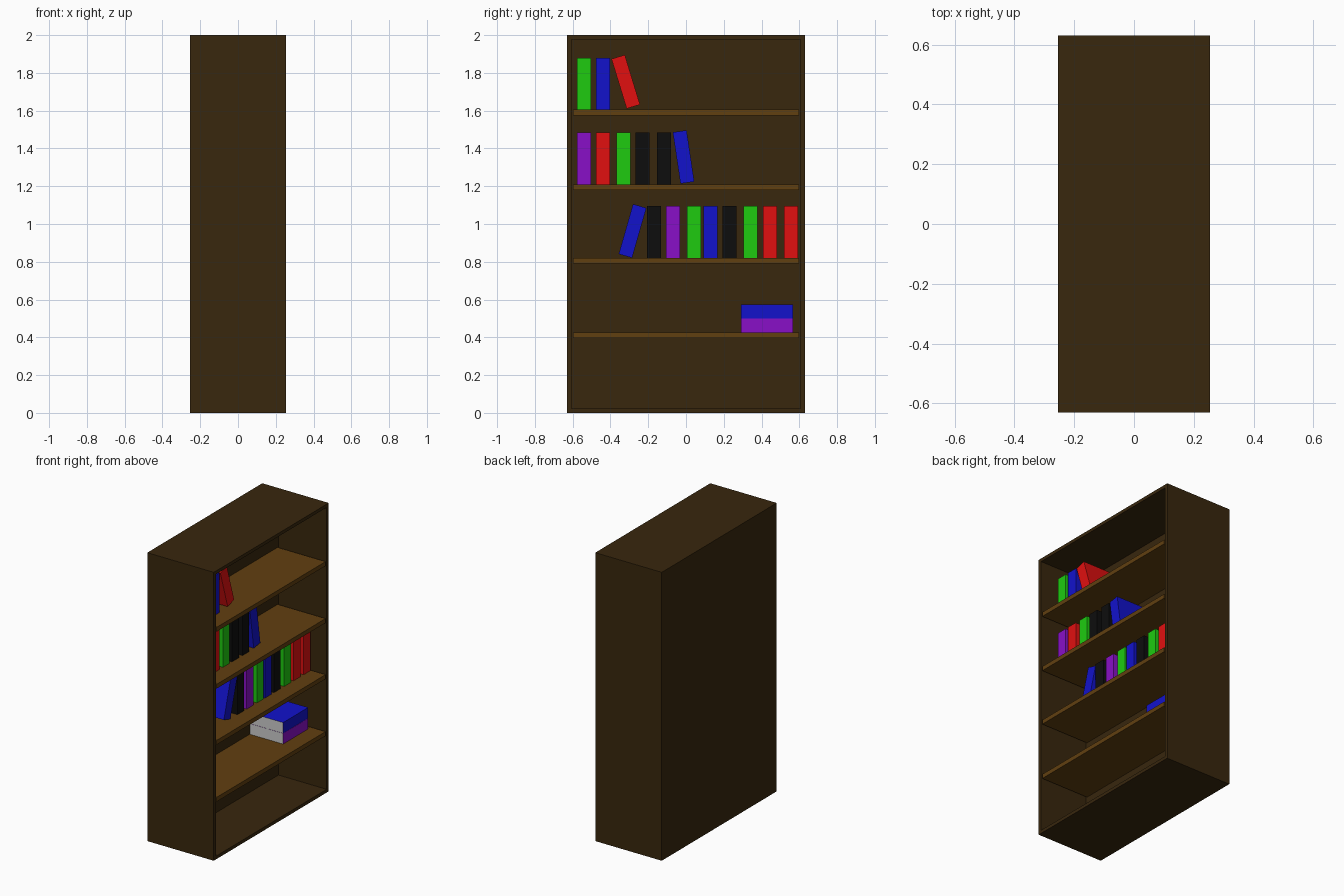
import bpy, bmesh, math
from mathutils import Matrix, Vector

if "Cube" in bpy.data.objects:
    bpy.data.objects.remove(bpy.data.objects["Cube"])


def material(name, rgb):
    m = bpy.data.materials.new(name)
    m.diffuse_color = (*rgb, 1)
    m.use_nodes = True
    m.node_tree.nodes["Principled BSDF"].inputs["Base Color"].default_value = m.diffuse_color
    return m


DARK = material("dark_wood", (0.04, 0.02, 0.004))
SHELF = material("shelf_wood", (0.12, 0.05, 0.005))
PAGES = material("pages", (0.6, 0.6, 0.6))
COLOURS = {
    "green": material("green", (0.013, 0.6, 0.005)),
    "blue": material("blue", (0.006, 0.006, 0.6)),
    "red": material("red", (0.75, 0.005, 0.005)),
    "purple": material("purple", (0.25, 0.005, 0.57)),
    "black": material("black", (0.004, 0.004, 0.004)),
}


def box(name, centre, size, mats, tilt=0.0, edit=None):
    bm = bmesh.new()
    bmesh.ops.create_cube(bm, size=1, matrix=Matrix.Diagonal((*size, 1)))
    if edit:
        edit(bm)
    mesh = bpy.data.meshes.new(name)
    bm.to_mesh(mesh)
    bm.free()
    for m in mats:
        mesh.materials.append(m)
    ob = bpy.data.objects.new(name, mesh)
    ob.location = centre
    ob.rotation_euler.x = math.radians(tilt)
    bpy.context.collection.objects.link(ob)
    return ob


def hollow(bm):
    # open the +x side, leaving thin walls and a deep back
    bm.normal_update()
    front = max(bm.faces, key=lambda f: f.normal.x)
    bmesh.ops.inset_region(bm, faces=[front], thickness=0.032)
    ret = bmesh.ops.extrude_discrete_faces(bm, faces=[front])
    bmesh.ops.translate(bm, verts=ret["faces"][0].verts, vec=Vector((-0.37, 0, 0)))


def page_end(bm):
    # lower end of a book shows its pages
    bm.normal_update()
    min(bm.faces, key=lambda f: f.normal.z).material_index = 1


# Case and shelves
box("bookcase_body", (0, 0, 1), (0.51, 1.26, 2), [DARK], edit=hollow)
SHELF_Z = (1.59, 1.195, 0.806, 0.411)
for z in SHELF_Z:
    box("shelf", (0.068, 0, z), (0.37, 1.196, 0.03), [SHELF])

BOOK = (0.255, 0.074, 0.275)


def book(colour, y, z, tilt=0.0):
    box("book_" + colour, (0.0135, y, z), BOOK, [COLOURS[colour], PAGES], tilt, page_end)


# Upright books, row by row
rows = [
    [("green", -.54), ("blue", -.44)],
    [("purple", -.54), ("red", -.44), ("green", -.33), ("black", -.23), ("black", -.116)],
    [("black", -.17), ("purple", -.07), ("green", .043), ("blue", .13), ("black", .23),
     ("green", .341), ("red", .444), ("red", .555)],
]
for shelf_z, row in zip(SHELF_Z, rows):
    for colour, y in row:
        book(colour, y, shelf_z + 0.015 + BOOK[2] / 2)

# Leaning books
book("red", -.319, 1.753, 17)
book("blue", -.013, 1.355, 8.5)
book("blue", -.283, .963, -16)

# Books lying flat
book("purple", .43, .463, -90)
book("blue", .43, .538, -90)
